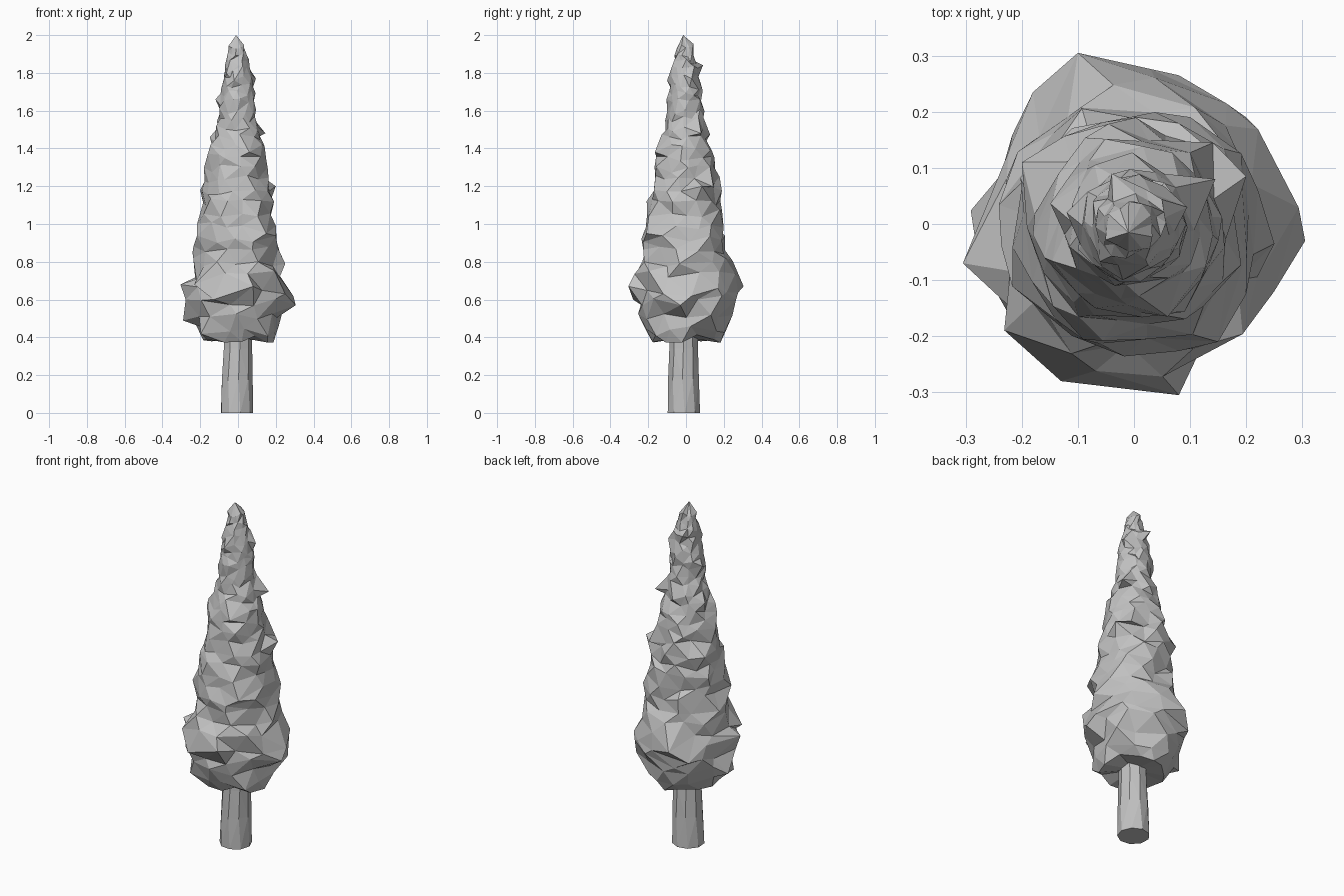
import bpy, bmesh, math, random
from mathutils import Vector

random.seed(8)
cube = bpy.data.objects.get("Cube")
if cube:
    bpy.data.objects.remove(cube)

grey = bpy.data.materials.new("plain grey")
grey.use_nodes = True
COLOUR = (0.54, 0.54, 0.54, 1)
grey.diffuse_color = COLOUR
grey.node_tree.nodes["Principled BSDF"].inputs["Base Color"].default_value = COLOUR


def make_object(name, bm):
    bmesh.ops.recalc_face_normals(bm, faces=bm.faces)
    mesh = bpy.data.meshes.new(name)
    bm.to_mesh(mesh)
    bm.free()
    mesh.materials.append(grey)
    obj = bpy.data.objects.new(name, mesh)
    bpy.context.collection.objects.link(obj)
    return obj


def bridge(bm, low, high):
    """Join two rings with triangles, each quad split along its shorter diagonal."""
    n = len(low)
    for i in range(n):
        a, b, c, d = low[i], low[(i + 1) % n], high[(i + 1) % n], high[i]
        if (a.co - c.co).length < (b.co - d.co).length:
            tris = ((a, b, c), (a, c, d))
        else:
            tris = ((a, b, d), (b, c, d))
        for t in tris:
            bm.faces.new(t)


def cap(bm, ring, point):
    tip = bm.verts.new(point)
    for i, v in enumerate(ring):
        bm.faces.new((v, ring[(i + 1) % len(ring)], tip))


# Crown envelope: height, radius
PROFILE = [(0.39, 0.175), (0.45, 0.215), (0.55, 0.25), (0.67, 0.267), (0.78, 0.235),
           (0.9, 0.218), (1.05, 0.198), (1.2, 0.18), (1.38, 0.145), (1.48, 0.12),
           (1.56, 0.102), (1.7, 0.09), (1.8, 0.073), (1.86, 0.062), (1.92, 0.042)]

# Tips of the most prominent tufts
TUFTS = [(0.305, -0.03, 0.57), (-0.305, -0.07, 0.68), (-0.1, 0.305, 0.67), (0.08, -0.305, 0.67),
         (0.2, 0.19, 0.62), (0.08, 0.265, 0.6), (-0.18, 0.235, 0.6), (-0.13, -0.28, 0.6),
         (0.25, -0.12, 0.63), (0.15, -0.21, 0.95), (0.2, 0.085, 1.2), (-0.2, 0.11, 1.18),
         (0.145, 0.08, 1.48), (-0.16, -0.06, 1.37), (0.06, -0.165, 1.38), (-0.115, -0.04, 1.52),
         (-0.12, 0.02, 1.66), (0.095, 0.03, 1.77), (-0.04, 0.09, 1.84), (-0.02, -0.1, 1.76)]


def radius_at(z):
    for (z0, r0), (z1, r1) in zip(PROFILE, PROFILE[1:]):
        if z <= z1:
            return r0 + (r1 - r0) * max(0, z - z0) / (z1 - z0)
    return PROFILE[-1][1]


# Foliage: ragged rings, closer together where the crown narrows
def foliage(sides=12):
    bm = bmesh.new()
    loops = []
    z0 = PROFILE[0][0]
    while z0 < 1.94:
        base = radius_at(z0)
        step = 0.03 + 0.16 * base
        k = len(loops)
        loop = []
        for i in range(sides):
            angle = math.tau * (i + 0.5 * k + random.uniform(-0.3, 0.3)) / sides
            r = base * (1 + random.uniform(-0.11, 0.11))
            z = z0 + step * random.uniform(-0.4, 0.4)
            # Some tufts stick out and droop
            if random.random() < 0.12 and k > 0:
                r *= 1.1
                z -= 0.3 * step
            loop.append(bm.verts.new((r * math.cos(angle) - 0.005, r * math.sin(angle) - 0.005, z)))
        loops.append(loop)
        z0 += step
    for tip in map(Vector, TUFTS):
        min(bm.verts, key=lambda v: (v.co - tip).length).co = tip
    for low, high in zip(loops, loops[1:]):
        bridge(bm, low, high)
    cap(bm, loops[0], (0, 0, 0.4))
    cap(bm, loops[-1], (-0.01, -0.015, 2.0))
    return make_object("foliage", bm)


# Trunk: slightly tapered post
def trunk(sides=9):
    bm = bmesh.new()
    loops = []
    for z, r, x in ((0, 0.087, -0.007), (0.18, 0.083, -0.005), (0.34, 0.077, -0.002), (0.45, 0.075, 0)):
        twist = random.uniform(-0.1, 0.1)
        loops.append([bm.verts.new((x + r * math.cos(a), -0.012 + r * math.sin(a), z))
                      for a in (math.tau * i / sides + twist for i in range(sides))])
    for low, high in zip(loops, loops[1:]):
        bridge(bm, low, high)
    bm.faces.new(loops[0])
    bm.faces.new(loops[-1])
    return make_object("trunk", bm)


foliage()
trunk()
